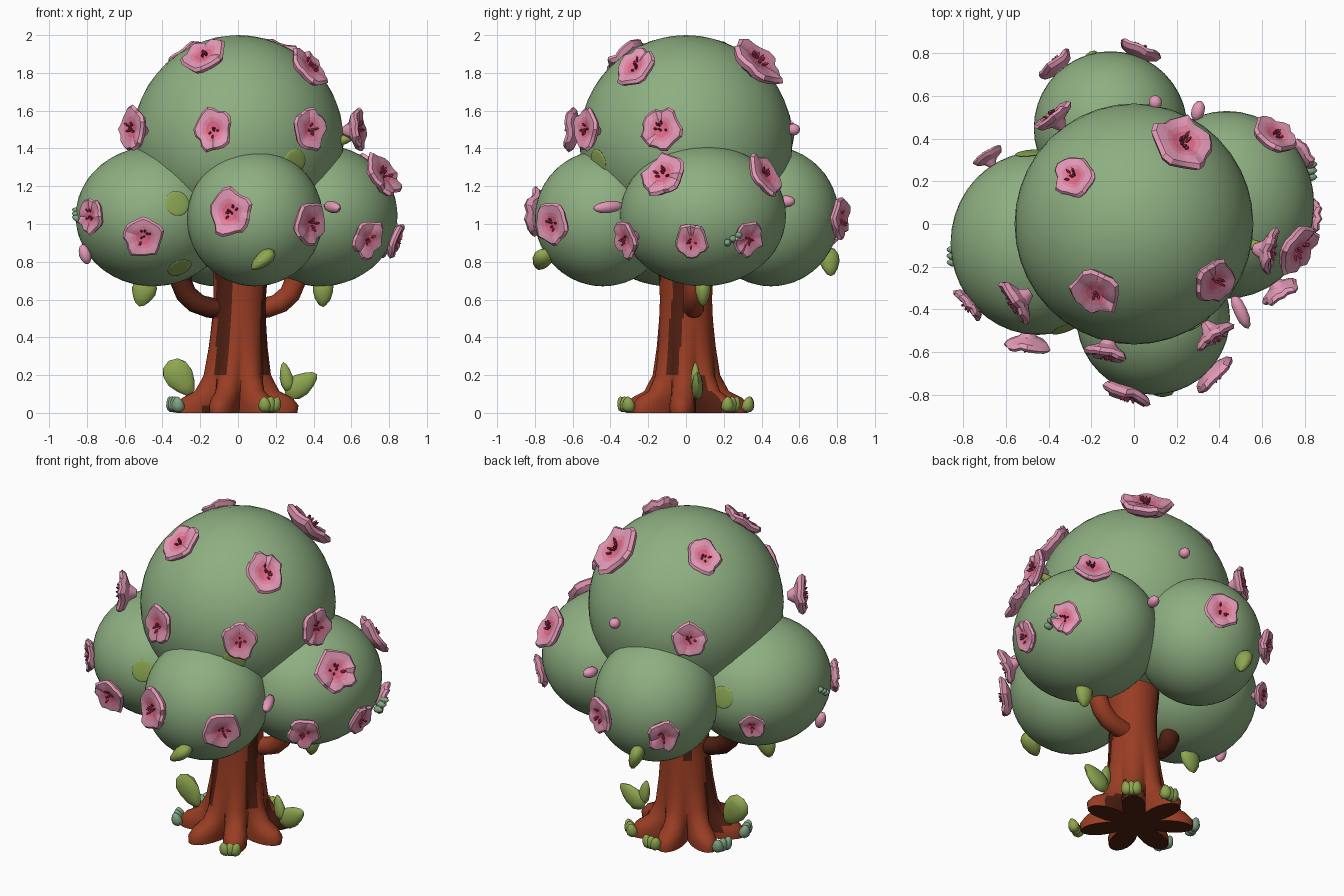
import bpy, bmesh, math, random
from mathutils import Vector, Matrix

random.seed(4)
cube = bpy.data.objects.get("Cube")
if cube:
    bpy.data.objects.remove(cube, do_unlink=True)


def material(name, r, g, b):
    m = bpy.data.materials.new(name)
    m.use_nodes = True
    m.diffuse_color = (r, g, b, 1)
    for node in m.node_tree.nodes:
        if node.type == 'BSDF_PRINCIPLED':
            node.inputs["Base Color"].default_value = (r, g, b, 1)
            node.inputs["Roughness"].default_value = 0.9
    return m


foliage = material("foliage green", 0.27, 0.43, 0.22)
bark = material("red bark", 0.32, 0.047, 0.017)
dark_bark = material("dark bark", 0.08, 0.014, 0.006)
petal = material("petal pink", 0.77, 0.32, 0.47)
rose = material("rose pink", 0.78, 0.23, 0.36)
throat = material("throat pink", 0.76, 0.14, 0.25)
stamen = material("stamen red", 0.45, 0.05, 0.12)
leaf_green = material("leaf green", 0.27, 0.38, 0.08)
sage = material("sage green", 0.23, 0.38, 0.23)
spot_green = material("spot green", 0.26, 0.39, 0.09)


def finish(bm, name, mats, angle=40):
    bmesh.ops.recalc_face_normals(bm, faces=bm.faces[:])
    mesh = bpy.data.meshes.new(name)
    bm.to_mesh(mesh)
    bm.free()
    for m in mats:
        mesh.materials.append(m)
    obj = bpy.data.objects.new(name, mesh)
    bpy.context.collection.objects.link(obj)
    bpy.ops.object.select_all(action='DESELECT')
    bpy.context.view_layer.objects.active = obj
    obj.select_set(True)
    bpy.ops.object.shade_smooth_by_angle(angle=math.radians(angle))


def facing(pos, normal, scale=(1, 1, 1)):
    turn = Vector(normal).to_track_quat('Z', 'Y').to_matrix().to_4x4()
    return Matrix.Translation(pos) @ turn @ Matrix.Diagonal((*scale, 1))


def loft(bm, rings, mat_rule):
    """Skin a list of point rings and cap both ends."""
    rows = [[bm.verts.new(p) for p in ring] for ring in rings]
    n = len(rows[0])
    for k, (a, b) in enumerate(zip(rows, rows[1:])):
        for i in range(n):
            j = (i + 1) % n
            bm.faces.new((a[i], a[j], b[j], b[i])).material_index = mat_rule(k, i)
    bm.faces.new(rows[0][::-1]).material_index = mat_rule(-1, 0)
    bm.faces.new(rows[-1]).material_index = mat_rule(len(rows) - 1, 0)


def ball(bm, matrix, index=0, level=2):
    made = bmesh.ops.create_icosphere(bm, subdivisions=level, radius=1, matrix=matrix)
    for f in {f for v in made["verts"] for f in v.link_faces}:
        f.material_index = index


# Canopy: one crown ball above four lower balls
balls = {
    "crown": ((0, 0, 1.44), (0.56, 0.565, 0.56)),
    "front": ((0.09, -0.44, 1.03), (0.36, 0.36, 0.36)),
    "back": ((-0.11, 0.45, 1.04), (0.36, 0.36, 0.37)),
    "right": ((-0.45, -0.09, 1.04), (0.41, 0.43, 0.37)),
    "left": ((0.435, 0.09, 1.045), (0.41, 0.44, 0.375)),
}
for name, (centre, size) in balls.items():
    bm = bmesh.new()
    ball(bm, Matrix.Translation(centre) @ Matrix.Diagonal((*size, 1)), level=4)
    finish(bm, name + "_foliage", [foliage])

# Trunk with rounded, flared roots
ROOTS, SEG = 7, 84
levels = [(0, 0.23, 0.1), (0.04, 0.235, 0.1), (0.08, 0.22, 0.08), (0.115, 0.19, 0.04),
          (0.2, 0.17, 0.012), (0.35, 0.153, 0.005), (0.5, 0.142, 0), (0.6, 0.138, 0),
          (0.7, 0.142, 0), (0.85, 0.16, 0)]


def trunk_ring(z, radius, flare):
    ring = []
    for i in range(SEG):
        t = math.tau * i / SEG
        r = radius + flare * (2 * abs(math.cos(ROOTS / 2 * t + 0.3)) - 1)
        ring.append((r * math.cos(t) + 0.04 * z - 0.015, r * math.sin(t), z))
    return ring


def bark_rule(k, i):
    if k < 0:
        return 1
    t = math.tau * i / SEG
    streak = math.sin(2 * t + 0.35 * k + 0.5) + 0.6 * math.sin(5 * t - 0.5 * k)
    front_streak = 4 <= k <= 8 and 3.85 - 0.1 * (k - 4) < t < 4.35
    return int(front_streak or streak > 1.0)


bm = bmesh.new()
loft(bm, [trunk_ring(*level) for level in levels], bark_rule)
finish(bm, "trunk", [bark, dark_bark], 50)

# Branches, mirrored left and right
path = [(0.04, 0.55), (0.14, 0.555), (0.22, 0.58), (0.275, 0.63), (0.3, 0.69), (0.31, 0.8)]
for side, name, mat in ((1, "left_branch", bark), (-1, "right_branch", dark_bark)):
    bm = bmesh.new()
    rings = []
    for k, (x, z) in enumerate(path):
        tilt = math.radians(80) * (1 - k / (len(path) - 1))
        ring = []
        for i in range(12):
            t = math.tau * i / 12
            u = 0.056 * math.cos(t)
            ring.append((side * (x + u * math.cos(tilt)), side * 0.04 + 0.056 * math.sin(t),
                         z - u * math.sin(tilt)))
        rings.append(ring)
    loft(bm, rings, lambda k, i: 0)
    finish(bm, name, [mat], 50)

# Blossoms: lobed funnels with a rose ring, a deeper throat and stamens
funnel = [(0.2, -0.85), (0.45, -0.45), (0.95, -0.22), (1.08, 0), (0.97, 0.14), (0.62, 0.12), (0.42, 0.07), (0.1, 0.02)]


def blossom(bm, pos, normal, size):
    n, phase = 20, random.uniform(0, 6)
    place = facing(pos, normal, (size * random.uniform(0.9, 1.05), size * 1.05, size))
    wave = [random.uniform(-0.08, 0.08) for _ in range(n)]
    rings = []
    for r, z in funnel:
        ring = []
        for i in range(n):
            t = math.tau * i / n
            lobe = 1 + r * (0.07 * math.cos(5 * t + phase) + wave[i] * 0.8)
            ring.append(place @ Vector((r * lobe * math.cos(t), r * lobe * math.sin(t), z + r * wave[i])))
        rings.append(ring)
    loft(bm, rings, lambda k, i: max(0, min(k - 4, 2)))
    for _ in range(7):
        a, d = random.uniform(0, 6.28), random.uniform(0.05, 0.4)
        lean = Vector((d * math.cos(a), d * math.sin(a), 0.15))
        tip = place @ facing(lean, lean + Vector((0, 0, 0.3)), (0.065, 0.065, 0.17))
        ball(bm, tip, 3, 1)


blossoms = {
    "crown": [(-0.28, 0.22, 1.89, 0.1), (0.23, 0.38, 1.86, 0.14), (-0.18, -0.32, 1.89, 0.11), (0.38, -0.27, 1.83, 0.11),
              (-0.13, -0.61, 1.5, 0.1), (0.38, -0.53, 1.5, 0.1), (0.64, -0.13, 1.5, 0.1), (-0.56, -0.37, 1.5, 0.105),
              (-0.38, 0.51, 1.5, 0.09)],
    "front": [(-0.04, -0.8, 1.06, 0.11), (0.38, -0.71, 1, 0.1)],
    "back": [(0.03, 0.82, 1.03, 0.095), (-0.37, 0.75, 0.98, 0.09)],
    "right": [(-0.5, -0.57, 0.93, 0.095), (-0.78, -0.38, 1.04, 0.085), (-0.69, 0.32, 0.96, 0.07)],
    "left": [(0.66, 0.42, 1.26, 0.11), (0.77, -0.12, 1.26, 0.11), (0.69, -0.32, 0.92, 0.09),
             (0.84, 0.03, 0.91, 0.085), (0.79, 0.33, 0.92, 0.085)],
}
for name, flowers in blossoms.items():
    bm = bmesh.new()
    for x, y, z, size in flowers:
        pos = Vector((x, y, z))
        blossom(bm, pos, pos - Vector(balls[name][0]), size)
    finish(bm, name + "_blossoms", [petal, rose, throat, stamen], 30)

# Closed buds
bm = bmesh.new()
for pos, aim, length in (((0.5, -0.41, 1.09), (0.4, -0.9, -0.1), 0.09), ((0.1, 0.57, 1.5), (0, 1, 0), 0.035),
                         ((0.3, 0.53, 1.12), (0.3, 1, 0), 0.05), ((-0.81, -0.19, 0.84), (-0.3, 0, 1), 0.055)):
    ball(bm, facing(pos, aim, (0.032, 0.032, length)))
finish(bm, "buds", [petal])


# Leaves: flattened ovals that narrow towards the tip
def leaf(bm, pos, aim, length, width, depth, index=0):
    place = facing(pos, aim, (width, depth, length))
    made = bmesh.ops.create_icosphere(bm, subdivisions=2, radius=1)["verts"]
    for v in made:
        taper = 1 - 0.3 * v.co.z
        v.co = place @ Vector((v.co.x * taper, v.co.y * taper, v.co.z))
    for f in {f for v in made for f in v.link_faces}:
        f.material_index = index


bm = bmesh.new()
for pos, aim, width, depth in (((-0.5, -0.09, 0.64), (-0.3, 0, -1), 0.035, 0.065),
                               ((0.45, 0.09, 0.64), (0, 0, -1), 0.055, 0.04),
                               ((0.13, -0.76, 0.81), (-0.6, -0.2, -0.5), 0.055, 0.04),
                               ((-0.18, 0.76, 0.8), (0.3, 0.1, -1), 0.055, 0.04),
                               ((0.57, -0.1, 1.45), (1, -0.2, 0.4), 0.025, 0.025)):
    leaf(bm, pos, aim, 0.08, width, depth)
finish(bm, "canopy_leaves", [leaf_green])

bm = bmesh.new()
leaf(bm, (-0.305, -0.05, 0.185), (0.55, 0, -0.8), 0.11, 0.03, 0.075)
leaf(bm, (0.335, 0.06, 0.15), (0.9, 0, 0.6), 0.1, 0.03, 0.06)
leaf(bm, (0.255, 0.05, 0.19), (-0.2, 0, 1), 0.08, 0.025, 0.035)
finish(bm, "ground_leaves", [leaf_green])

# Sprouts between the roots, sage ones and leaf green ones
bm = bmesh.new()
sprouts = [(-0.34, 0.12), (-0.33, -0.13), (0.01, 0.33), (0.22, 0.24), (0.17, -0.32)]
for k, (x, y) in enumerate(sprouts):
    for turn in (-1, 0, 1):
        aim = (x + turn * y, y - turn * x, 1.5)
        leaf(bm, (x + 0.09 * turn * y, y - 0.09 * turn * x, 0.045), aim, 0.044, 0.034, 0.03, int(k > 1))
for pos, aim in (((-0.85, -0.15, 1.05), (-1, 0, 0.3)), ((0.83, 0.25, 0.92), (1, 0, 0))):
    for turn in (-1, 0, 1):
        leaf(bm, Vector(pos) + Vector((0, 0.03 * turn, 0.02 * turn)), aim, 0.03, 0.02, 0.02)
finish(bm, "sprouts", [sage, leaf_green])

# Pale spots lying on the foliage
bm = bmesh.new()
for name, aim in (("right", (0.3, -0.9, 0.18)), ("right", (-0.1, 1, 0.16)),
                  ("crown", (0.3, -0.46, -0.11)), ("right", (0.35, -0.6, -0.75))):
    centre, size = balls[name]
    d = Vector(aim).normalized()
    pos = Vector(centre) + Vector(d * s for d, s in zip(d, size))
    normal = Vector(d / s for d, s in zip(d, size))
    ball(bm, facing(pos, normal, (0.068, 0.068, 0.009)), level=3)
finish(bm, "foliage_spots", [spot_green])
